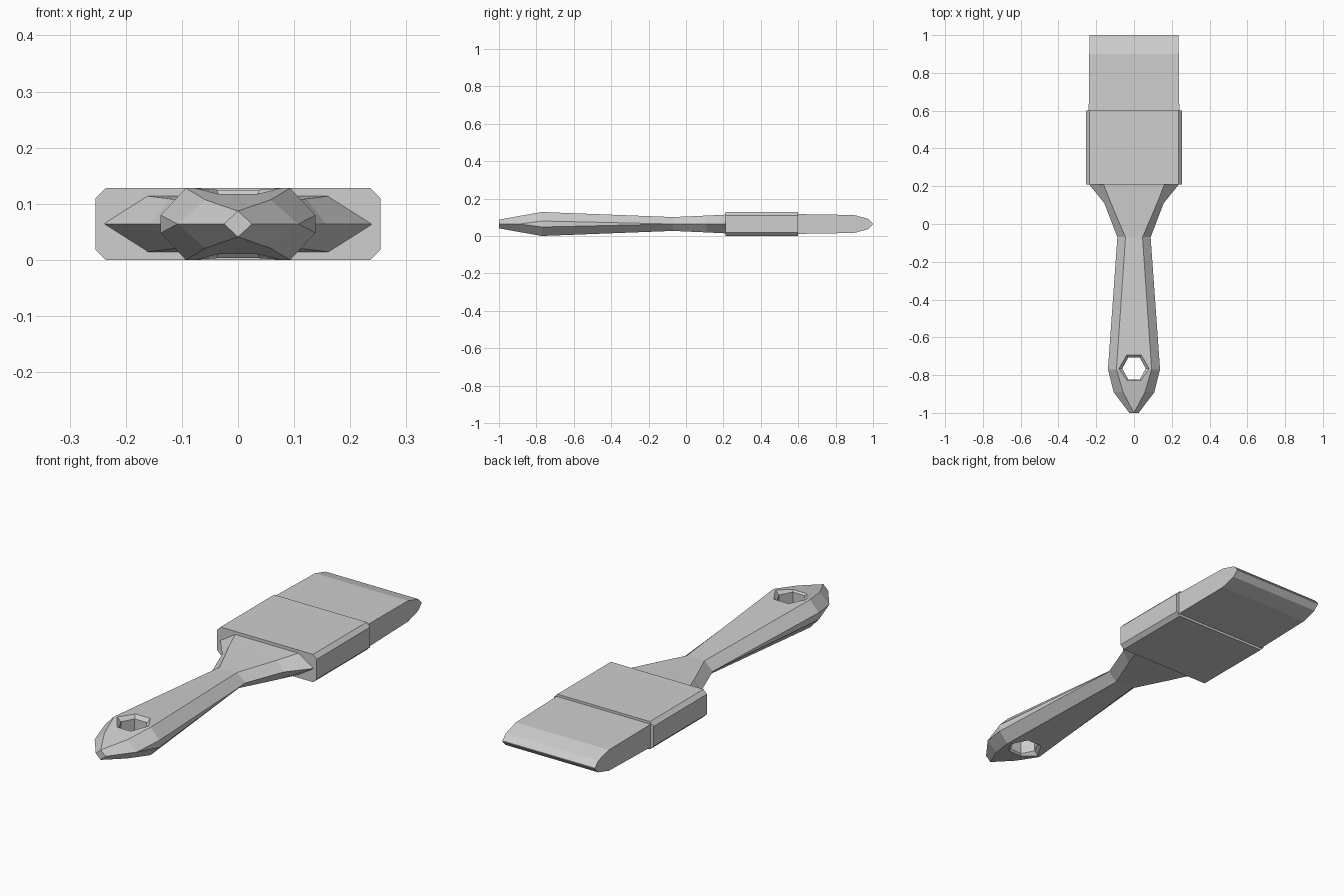
import bpy
import bmesh
from math import cos, sin, radians

cube = bpy.data.objects.get("Cube")
if cube:
    bpy.data.objects.remove(cube, do_unlink=True)

MID = 0.064  # height of the brush's middle plane

grey = bpy.data.materials.new("plain_grey")
grey.use_nodes = True
grey.diffuse_color = (0.62, 0.62, 0.62, 1)
grey.node_tree.nodes["Principled BSDF"].inputs["Base Color"].default_value = (0.62, 0.62, 0.62, 1)


def loft(name, rings):
    """Join equal-sized rings of points into a closed flat-shaded solid."""
    bm = bmesh.new()
    loops = [[bm.verts.new(p) for p in ring] for ring in rings]
    n = len(loops[0])
    for a, b in zip(loops, loops[1:]):
        for i in range(n):
            j = (i + 1) % n
            bm.faces.new((a[i], a[j], b[j], b[i]))
    bm.faces.new(loops[0])
    bm.faces.new(loops[-1])
    bmesh.ops.remove_doubles(bm, verts=bm.verts, dist=0.0005)
    bmesh.ops.recalc_face_normals(bm, faces=bm.faces)
    mesh = bpy.data.meshes.new(name)
    bm.to_mesh(mesh)
    bm.free()
    mesh.materials.append(grey)
    obj = bpy.data.objects.new(name, mesh)
    bpy.context.collection.objects.link(obj)
    return obj


def section(y, w, t, h, s):
    """Eight-sided section: half width, flat half width, half height, side half height."""
    outline = [(w, -s), (w, s), (t, h), (-t, h), (-w, s), (-w, -s), (-t, -h), (t, -h)]
    return [(x, y, MID + z) for x, z in outline]


# Handle: pointed tail, swollen grip, narrow neck, flared shoulders
handle = loft("handle", [section(*row) for row in (
    (-1.0, 0.025, 0, 0.023, 0),
    (-0.89, 0.108, 0.058, 0.043, 0),
    (-0.77, 0.138, 0.093, 0.064, 0.016),
    (-0.07, 0.088, 0.045, 0.037, 0),
    (0.11, 0.157, 0.122, 0.045, 0),
    (0.215, 0.242, 0.163, 0.05, 0))])


# Hanging hole: six-sided, with a chamfered rim on both faces
def hexagon(z, rx, ry):
    return [(rx * cos(radians(60 * i)), -0.765 + ry * sin(radians(60 * i)), MID + z)
            for i in range(6)]


cutter = loft("hole_cutter", [hexagon(-0.08, 0.095, 0.105), hexagon(-0.046, 0.062, 0.066),
                              hexagon(0.046, 0.062, 0.066), hexagon(0.08, 0.095, 0.105)])
cutter.hide_render = True
cut = handle.modifiers.new("hole", "BOOLEAN")
cut.operation = "DIFFERENCE"
cut.solver = "EXACT"
cut.object = cutter
bpy.context.view_layer.objects.active = handle
bpy.ops.object.modifier_apply(modifier=cut.name)
bpy.data.objects.remove(cutter, do_unlink=True)

# Ferrule: block with chamfered long edges
loft("ferrule", [section(y, 0.254, 0.236, 0.064, 0.046) for y in (0.21, 0.6)])

# Bristles: slightly tapered slab ending in a faceted wedge
loft("bristles", [[(x, y, MID + z) for x, z in ((w, -h), (w, h), (-w, h), (-w, -h))]
                  for y, w, h in ((0.59, 0.24, 0.053), (0.9, 0.237, 0.048),
                                  (0.975, 0.236, 0.027), (1.0, 0.236, 0.002))])
